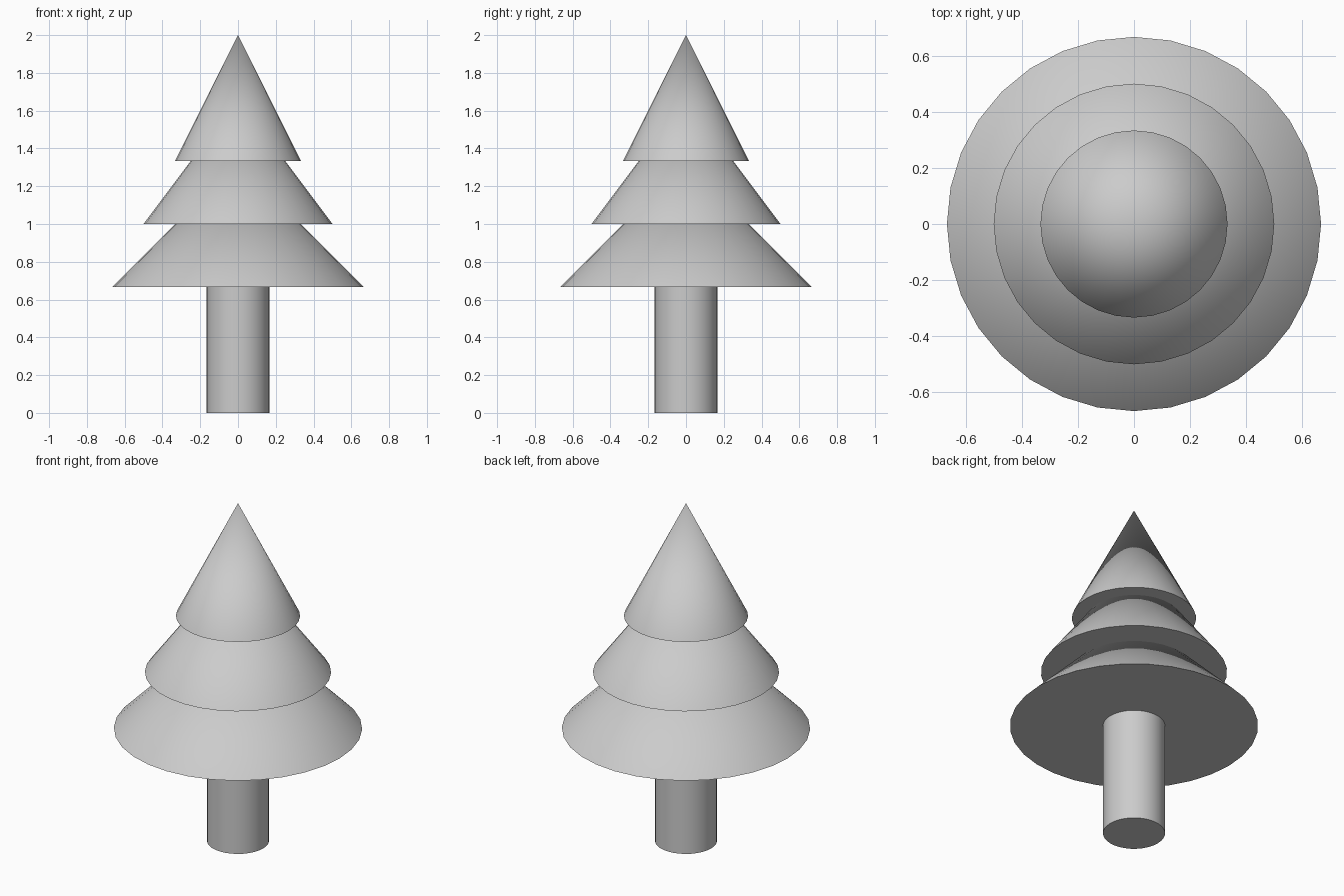
import bpy

if "Cube" in bpy.data.objects:
    bpy.data.objects.remove(bpy.data.objects["Cube"])

SIDES = 32
UNIT = 1 / 3


def finish(name):
    obj = bpy.context.object
    obj.name = name
    bpy.ops.object.shade_smooth_by_angle()


# Trunk
height = 2 * UNIT
bpy.ops.mesh.primitive_cylinder_add(vertices=SIDES, radius=UNIT / 2, depth=height,
                                    location=(0, 0, height / 2))
finish("trunk")

# Foliage: three overlapping cones of equal height, narrowing upwards
tiers = [("lower_foliage", 2 * UNIT), ("middle_foliage", 1.5 * UNIT), ("upper_foliage", UNIT)]
for i, (name, radius) in enumerate(tiers):
    base = (2 + i) * UNIT
    bpy.ops.mesh.primitive_cone_add(vertices=SIDES, radius1=radius, radius2=0, depth=height,
                                    location=(0, 0, base + height / 2))
    finish(name)
